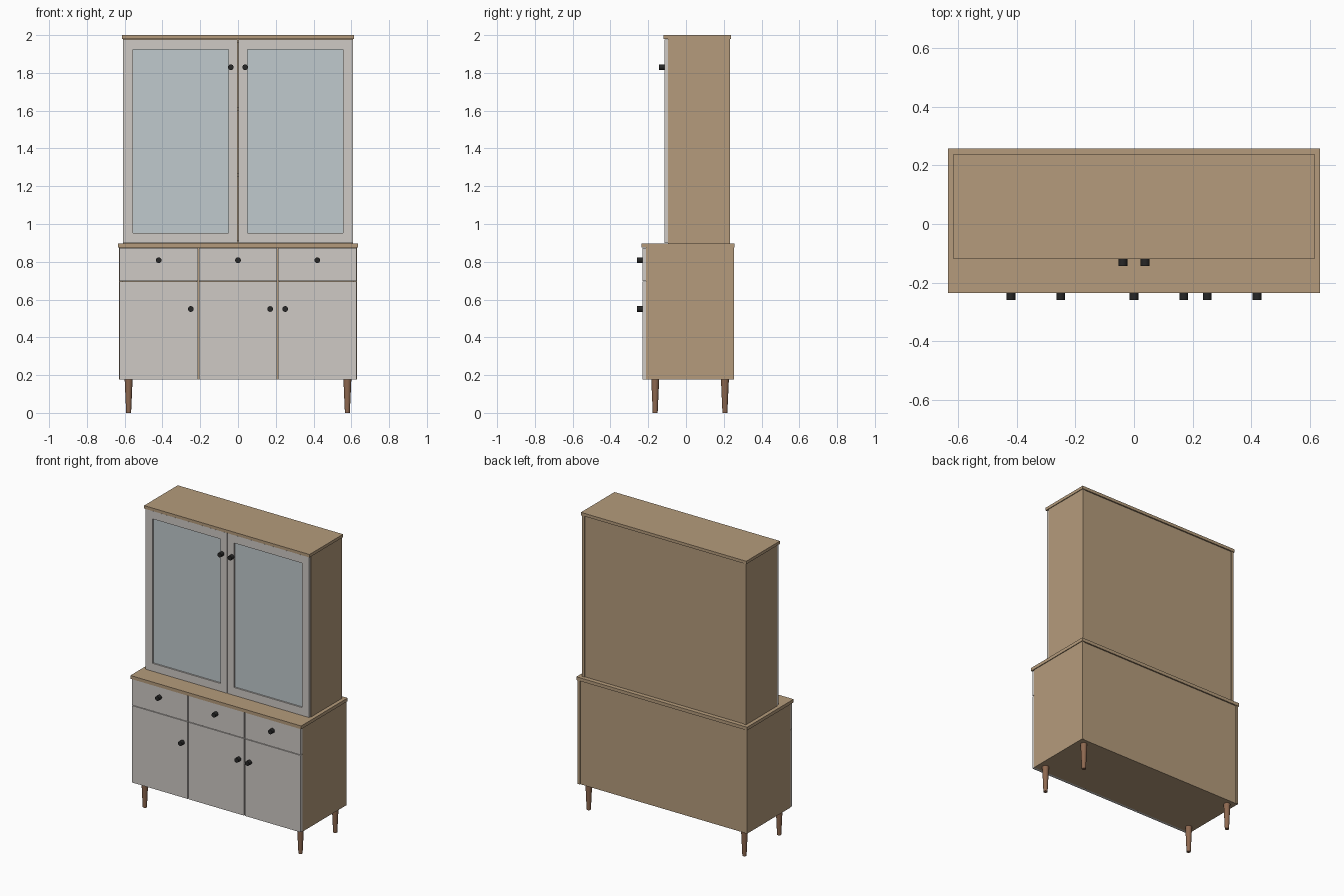
import bpy, bmesh
from math import radians
from mathutils import Matrix

if "Cube" in bpy.data.objects:
    bpy.data.objects.remove(bpy.data.objects["Cube"])


def mat(name, rgb):
    m = bpy.data.materials.new(name)
    m.diffuse_color = (*rgb, 1)
    m.use_nodes = True
    m.node_tree.nodes["Principled BSDF"].inputs["Base Color"].default_value = m.diffuse_color
    return m


WOOD = mat("light_wood", (0.46, 0.33, 0.20))
PAINT = mat("warm_grey_paint", (0.62, 0.59, 0.56))
GLASS = mat("pale_glass", (0.53, 0.59, 0.61))
LEG = mat("brown_wood", (0.27, 0.14, 0.08))
DARK = mat("dark_metal", (0.02, 0.02, 0.02))


def finish(name, bm, m):
    me = bpy.data.meshes.new(name)
    bm.to_mesh(me)
    bm.free()
    ob = bpy.data.objects.new(name, me)
    bpy.context.collection.objects.link(ob)
    me.materials.append(m)
    return ob


def add_box(bm, x, y, z):
    size = Matrix.Diagonal((x[1] - x[0], y[1] - y[0], z[1] - z[0], 1))
    mid = Matrix.Translation((sum(x) / 2, sum(y) / 2, sum(z) / 2))
    bmesh.ops.create_cube(bm, size=1, matrix=mid @ size)


def box(name, x, y, z, m):
    bm = bmesh.new()
    add_box(bm, x, y, z)
    return finish(name, bm, m)


def round_part(name, loc, r1, r2, length, m, rot=0):
    bm = bmesh.new()
    bmesh.ops.create_cone(bm, cap_ends=True, segments=24, radius1=r1, radius2=r2, depth=length,
                          matrix=Matrix.Translation(loc) @ Matrix.Rotation(rot, 4, 'X'))
    ob = finish(name, bm, m)
    bpy.context.view_layer.objects.active = ob
    ob.select_set(True)
    bpy.ops.object.shade_smooth_by_angle(angle=radians(40))
    ob.select_set(False)
    return ob


def knob(name, x, y, z):
    # y is the front face the knob stands on
    round_part(name, (x, y - 0.014, z), 0.015, 0.015, 0.03, DARK, radians(90))


def carcass(name, w, y, z):
    # Sides, floor, ceiling and a slightly recessed back
    t = 0.018
    for side, s in (("left", -1), ("right", 1)):
        xs = sorted((s * w, s * (w - t)))
        box(f"{name}_{side}_side", xs, y, z, WOOD)
    inner = (-w + t, w - t)
    back = y[1] - 0.005
    box(f"{name}_floor", inner, (y[0], back), (z[0], z[0] + t), WOOD)
    box(f"{name}_ceiling", inner, (y[0], back), (z[1] - t, z[1]), WOOD)
    box(f"{name}_back", inner, (back - 0.008, back), (z[0] + t, z[1] - t), WOOD)


# Lower cabinet
carcass("base", 0.63, (-0.212, 0.254), (0.177, 0.875))
box("base_top", (-0.635, 0.635), (-0.236, 0.258), (0.875, 0.897), WOOD)
for i, s in enumerate((-1, 1)):
    box(f"base_divider_{i}", (s * 0.21 - 0.009, s * 0.21 + 0.009), (-0.208, 0.24), (0.195, 0.857), WOOD)

# Drawer fronts and doors in three bays, with knobs
for i, (cx, door_knob) in enumerate(((-0.42, -0.25), (0, 0.17), (0.42, 0.25))):
    xs = (cx - 0.207, cx + 0.207)
    box(f"drawer_front_{i}", xs, (-0.231, -0.212), (0.699, 0.873), PAINT)
    box(f"base_door_{i}", xs, (-0.231, -0.212), (0.178, 0.695), PAINT)
    knob(f"drawer_knob_{i}", cx, -0.231, 0.808)
    knob(f"base_door_knob_{i}", door_knob, -0.231, 0.55)

# Upper cabinet
carcass("hutch", 0.61, (-0.096, 0.234), (0.897, 1.98))
box("hutch_top", (-0.615, 0.615), (-0.119, 0.238), (1.98, 2.0), WOOD)
for i, z in enumerate((1.25, 1.6)):
    box(f"hutch_shelf_{i}", (-0.592, 0.592), (-0.06, 0.22), (z, z + 0.018), WOOD)

# Framed glass doors
for side, s in (("left", -1), ("right", 1)):
    out, inn = s * 0.608, s * 0.002
    xo, xi = s * 0.557, s * 0.05
    y = (-0.114, -0.096)
    bm = bmesh.new()
    add_box(bm, sorted((out, xo)), y, (0.90, 1.977))
    add_box(bm, sorted((xi, inn)), y, (0.90, 1.977))
    add_box(bm, sorted((xo, xi)), y, (0.90, 0.953))
    add_box(bm, sorted((xo, xi)), y, (1.924, 1.977))
    bmesh.ops.remove_doubles(bm, verts=bm.verts, dist=1e-5)
    finish(f"hutch_door_frame_{side}", bm, PAINT)
    box(f"hutch_glass_{side}", sorted((xo, xi)), (-0.104, -0.099), (0.953, 1.924), GLASS)
    knob(f"hutch_knob_{side}", s * 0.038, -0.114, 1.83)

# Tapered legs
for xn, x in (("left", -0.579), ("right", 0.579)):
    for yn, y in (("front", -0.163), ("back", 0.206)):
        round_part(f"{yn}_{xn}_leg", (x, y, 0.0885), 0.013, 0.021, 0.177, LEG)
